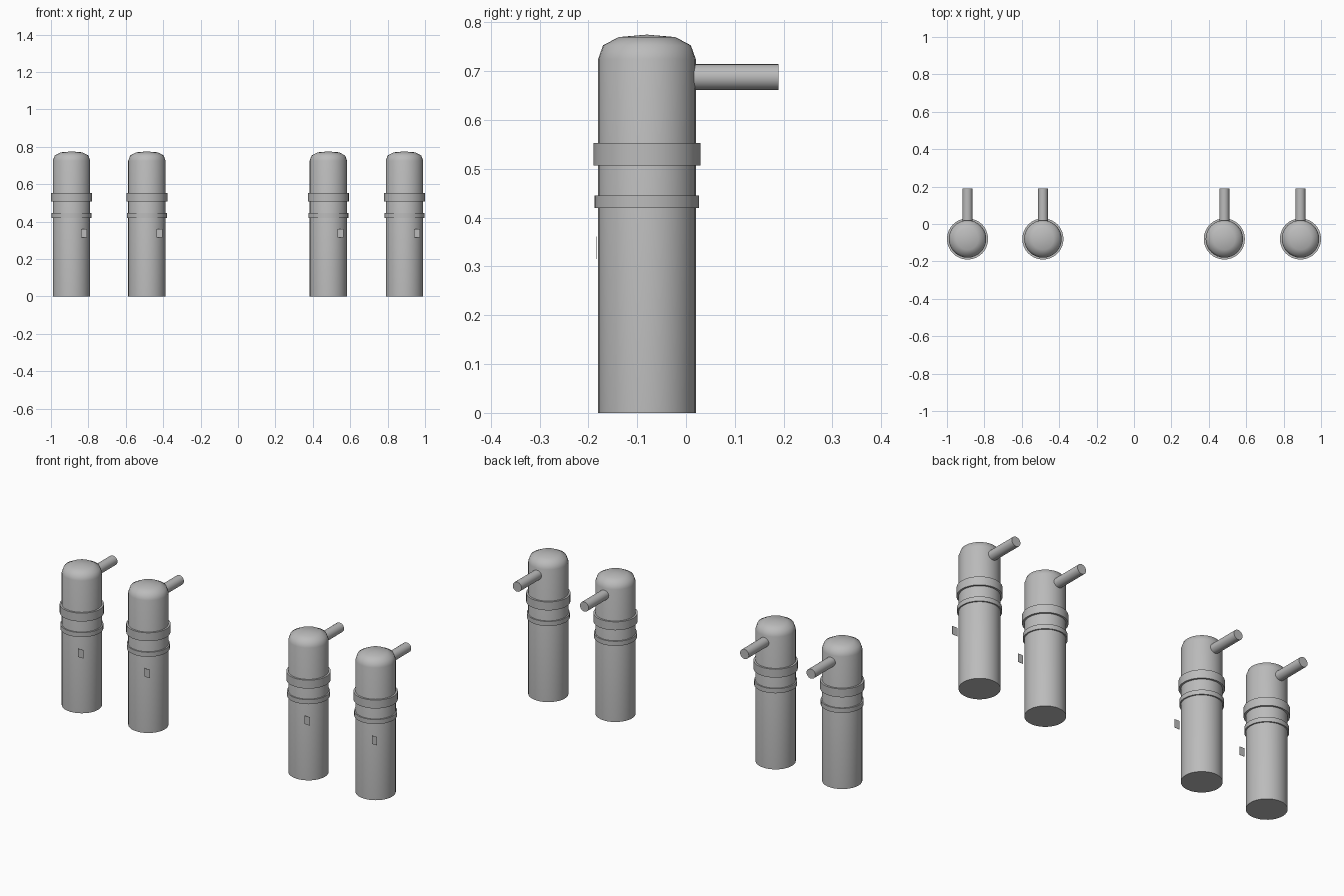
import bpy, bmesh, math
from mathutils import Matrix

if "Cube" in bpy.data.objects:
    bpy.data.objects.remove(bpy.data.objects["Cube"])

SIDES = 32
CY = -0.08                                # depth of every post's axis
CENTRES = [-0.89, -0.487, 0.483, 0.89]    # left to right

grey = bpy.data.materials.new("mid_grey")
grey.diffuse_color = (0.5, 0.5, 0.5, 1)
grey.use_nodes = True
grey.node_tree.nodes["Principled BSDF"].inputs["Base Color"].default_value = grey.diffuse_color


def finish(bm, name, matrix):
    bmesh.ops.remove_doubles(bm, verts=bm.verts, dist=1e-5)
    bm.transform(matrix)
    me = bpy.data.meshes.new(name)
    bm.to_mesh(me)
    bm.free()
    me.materials.append(grey)
    ob = bpy.data.objects.new(name, me)
    bpy.context.collection.objects.link(ob)
    bpy.ops.object.select_all(action='DESELECT')
    ob.select_set(True)
    bpy.context.view_layer.objects.active = ob
    bpy.ops.object.shade_smooth_by_angle(angle=math.radians(50))
    return ob


def lathe(name, profile, matrix, sides=SIDES):
    """Spin (radius, height) points around z."""
    bm = bmesh.new()
    vs = [bm.verts.new((r, 0, z)) for r, z in profile]
    es = [bm.edges.new(p) for p in zip(vs, vs[1:])]
    bmesh.ops.spin(bm, geom=vs + es, cent=(0, 0, 0), axis=(0, 0, 1),
                   angle=math.tau, steps=sides, use_merge=True)
    bmesh.ops.remove_doubles(bm, verts=bm.verts, dist=1e-5)
    bmesh.ops.recalc_face_normals(bm, faces=bm.faces)
    return finish(bm, name, matrix)


def band(name, r, z0, z1, matrix):
    return lathe(name, [(0.098, z0), (r, z0), (r, z1), (0.098, z1), (0.098, z0)], matrix)


for i, x in enumerate(CENTRES, 1):
    place = Matrix.Translation((x, CY, 0))

    # domed post
    lathe(f"post_body_{i}", [(0, 0), (0.1, 0), (0.1, 0.725), (0.09, 0.753),
                             (0.058, 0.77), (0, 0.775)], place)

    # two raised collars
    band(f"upper_band_{i}", 0.11, 0.507, 0.553, place)
    band(f"lower_band_{i}", 0.107, 0.42, 0.445, place)

    # outlet pipe pointing to the back
    pipe = Matrix.Translation((x, 0, 0.688)) @ Matrix.Rotation(math.radians(-90), 4, 'X')
    lathe(f"back_pipe_{i}", [(0, 0), (0.0265, 0), (0.0265, 0.19), (0, 0.19)], pipe, 24)

    # small thin plate in front, right of centre
    bm = bmesh.new()
    bmesh.ops.create_cube(bm, size=1, matrix=Matrix.Diagonal((0.032, 0.001, 0.046, 1)))
    finish(bm, f"front_plate_{i}", Matrix.Translation((x + 0.066, -0.184, 0.338)))
